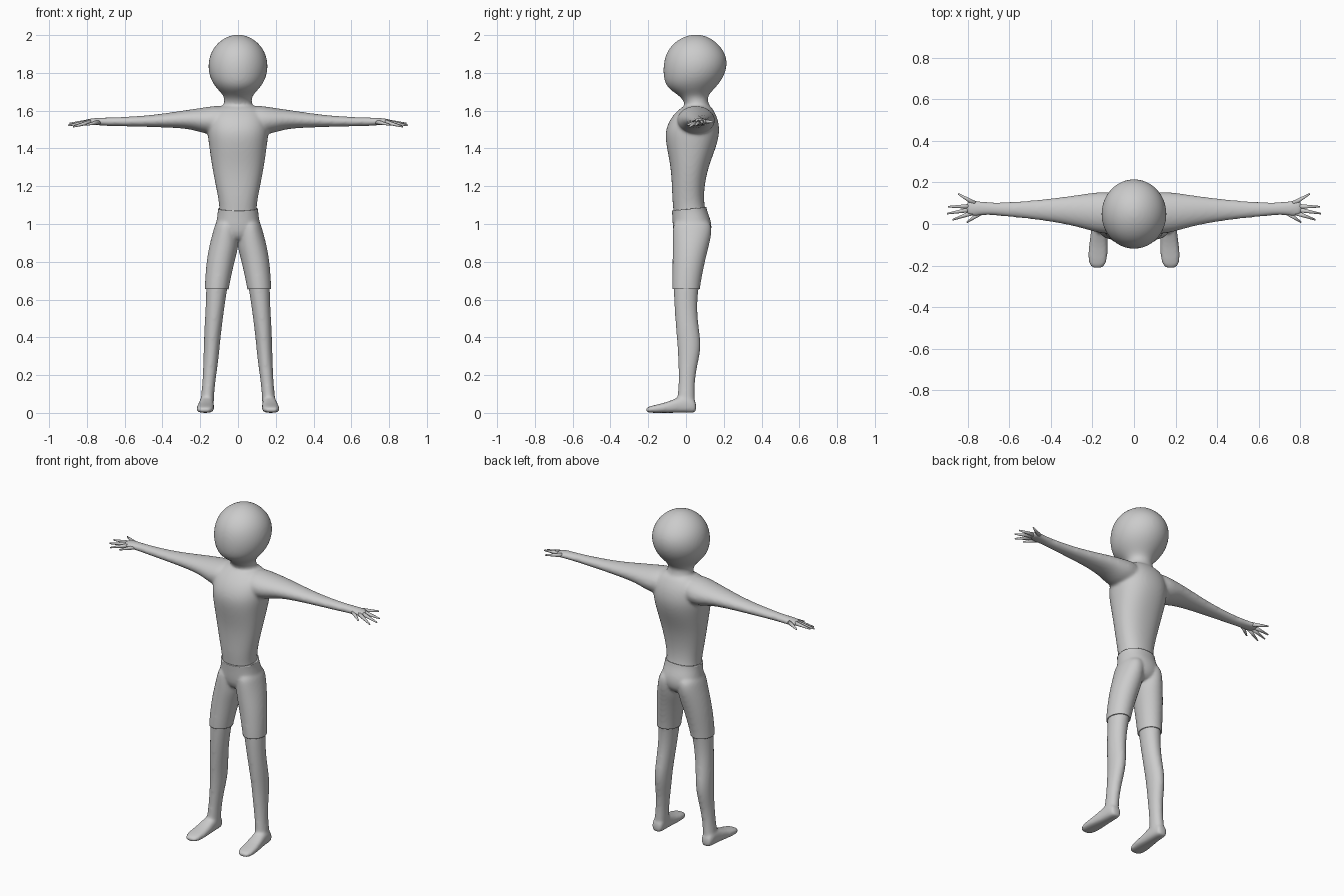
import bpy, bmesh, math
from mathutils import Vector

N = 24


def loft(bm, axis, sections, sign=1, power=2.0):
    """Closed rings along an axis; section = (t, a0, a1, b0, b1) bounds on the other two axes."""
    rings = []
    for t, a0, a1, b0, b1 in sections:
        ring = []
        for i in range(N):
            u = 2 * math.pi * i / N
            c, s = math.cos(u), math.sin(u)
            a = (a0 + a1) / 2 + (a1 - a0) / 2 * math.copysign(abs(c) ** (2 / power), c)
            b = (b0 + b1) / 2 + (b1 - b0) / 2 * math.copysign(abs(s) ** (2 / power), s)
            x, y, z = {'x': (t, a, b), 'y': (a, t, b), 'z': (a, b, t)}[axis]
            ring.append(bm.verts.new((x * sign, y, z)))
        rings.append(ring)
    for r, q in zip(rings, rings[1:]):
        for i in range(N):
            j = (i + 1) % N
            bm.faces.new((r[i], r[j], q[j], q[i]))
    bm.faces.new(rings[0])
    bm.faces.new(rings[-1])


def make_object(name, bm):
    bmesh.ops.recalc_face_normals(bm, faces=bm.faces)
    for f in bm.faces:
        f.smooth = True
    me = bpy.data.meshes.new(name)
    bm.to_mesh(me)
    bm.free()
    ob = bpy.data.objects.new(name, me)
    bpy.context.collection.objects.link(ob)
    return ob


bm = bmesh.new()

# head and neck
loft(bm, 'z', [(z, -w, w, f, b) for z, w, f, b in [
    (2.003, .015, .035, .07), (1.992, .058, -.01, .115), (1.965, .102, -.058, .158),
    (1.925, .136, -.094, .196), (1.88, .154, -.114, .217), (1.83, .160, -.122, .218),
    (1.78, .151, -.120, .201), (1.74, .131, -.110, .173), (1.71, .106, -.085, .145),
    (1.685, .082, -.045, .122), (1.66, .070, -.018, .113), (1.63, .078, -.005, .125),
    (1.59, .08, -.01, .13)]])

# torso and pelvis
loft(bm, 'z', [(z, -w, w, f, b) for z, w, f, b in [
    (1.635, .075, .005, .122), (1.61, .125, -.035, .142), (1.57, .155, -.075, .165),
    (1.52, .163, -.102, .177), (1.47, .162, -.112, .177), (1.40, .152, -.102, .158),
    (1.30, .138, -.081, .118), (1.20, .118, -.075, .098), (1.13, .104, -.073, .095),
    (1.07, .097, -.067, .102), (1.02, .107, -.064, .126), (.97, .112, -.062, .130),
    (.93, .085, -.05, .115), (.905, .04, -.02, .08)]], power=2.25)

for s in (1, -1):
    # arm and palm
    loft(bm, 'x', [
        (.06, -.04, .14, 1.48, 1.625), (.12, -.05, .155, 1.472, 1.627), (.18, -.042, .154, 1.478, 1.617),
        (.25, -.02, .143, 1.503, 1.607), (.36, .005, .128, 1.510, 1.590), (.48, .022, .114, 1.514, 1.574),
        (.62, .036, .104, 1.517, 1.566), (.70, .044, .104, 1.519, 1.564), (.75, .038, .112, 1.523, 1.562),
        (.785, .036, .118, 1.525, 1.558), (.81, .05, .105, 1.530, 1.553)], s)
    # leg
    loft(bm, 'z', [
        (1.03, .015, .105, -.055, .118), (.97, .006, .122, -.064, .133), (.90, .002, .141, -.064, .118),
        (.85, .013, .151, -.064, .105), (.80, .026, .159, -.064, .093), (.72, .044, .166, -.065, .076),
        (.65, .058, .169, -.066, .065), (.55, .073, .172, -.061, .058), (.45, .086, .178, -.054, .068),
        (.37, .095, .181, -.047, .080), (.30, .101, .183, -.042, .073), (.22, .112, .185, -.040, .053),
        (.13, .124, .191, -.040, .045), (.07, .127, .198, -.048, .049), (.02, .13, .2, -.04, .046)], s)
    # foot
    loft(bm, 'y', [
        (.054, .145, .185, .01, .05), (.047, .134, .197, 0, .065), (.02, .129, .202, 0, .09),
        (-.04, .128, .207, 0, .085), (-.09, .127, .215, 0, .060), (-.15, .126, .222, 0, .045),
        (-.195, .134, .217, 0, .035), (-.214, .155, .2, .006, .024)], s, 2.8)

# blend all lofts into one smooth skin
body = make_object("body", bm)
m = body.modifiers.new("round", 'SUBSURF')
m.levels = m.render_levels = 2
m = body.modifiers.new("blend", 'REMESH')
m.mode = 'VOXEL'
m.voxel_size = .008
m.use_smooth_shade = True
m = body.modifiers.new("soften", 'SMOOTH')
m.factor = .5
m.iterations = 10
dg = bpy.context.evaluated_depsgraph_get()
skin = bpy.data.meshes.new_from_object(body.evaluated_get(dg))
body.modifiers.clear()
body.data = skin

# shorts: the skin between waist and hem, pushed outwards
bm = bmesh.new()
bm.from_mesh(skin)
for co, no in [((0, 0, 1.078), (0, -.11, 1)), ((0, 0, .655), (0, 0, -1))]:
    bmesh.ops.bisect_plane(bm, geom=bm.verts[:] + bm.edges[:] + bm.faces[:],
                           plane_co=co, plane_no=no, clear_outer=True)
bm.normal_update()
for v, n in [(v, v.normal.copy()) for v in bm.verts]:
    v.co += Vector((n.x, n.y, n.z * .3)) * .008
me = bpy.data.meshes.new("shorts")
bm.to_mesh(me)
bm.free()
shorts = bpy.data.objects.new("shorts", me)
bpy.context.collection.objects.link(shorts)
m = shorts.modifiers.new("cloth", 'SOLIDIFY')
m.thickness = .009
m.offset = -1

# fingers: tapered spikes from the palm
bm = bmesh.new()
FINGERS = [((.735, .055, 1.54), (.803, .008, 1.525)), ((.775, .055, 1.541), (.872, .020, 1.515)),
           ((.78, .07, 1.542), (.898, .050, 1.522)), ((.78, .085, 1.543), (.893, .083, 1.532)),
           ((.765, .098, 1.543), (.845, .145, 1.54))]
for s in (1, -1):
    for p, q in FINGERS:
        a, b = Vector((p[0] * s, *p[1:])), Vector((q[0] * s, *q[1:]))
        d = b - a
        mat = d.to_track_quat('Z', 'Y').to_matrix().to_4x4()
        mat.translation = (a + b) / 2
        bmesh.ops.create_cone(bm, cap_ends=True, segments=10, radius1=.013, radius2=.004,
                              depth=d.length, matrix=mat)
make_object("fingers", bm)
